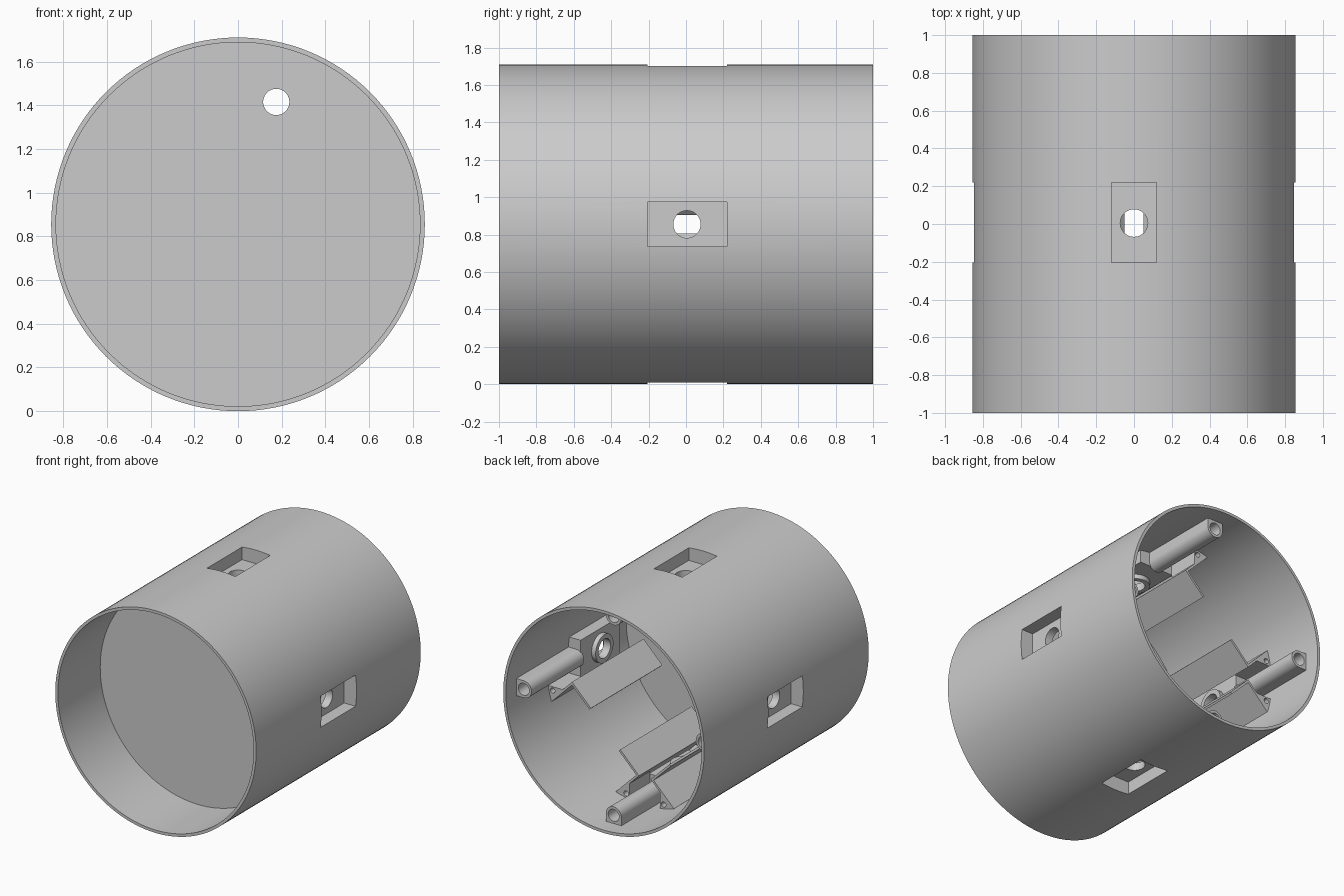
import bpy, bmesh, math
from mathutils import Matrix, Vector

default = bpy.data.objects.get("Cube")
if default:
    bpy.data.objects.remove(default, do_unlink=True)

R = 0.855          # outer radius of the body
WALL = 0.022
INNER = R - WALL

grey = bpy.data.materials.new("plain_grey")
grey.use_nodes = True
GREY = (0.6, 0.6, 0.6, 1)
grey.diffuse_color = GREY
grey.node_tree.nodes["Principled BSDF"].inputs["Base Color"].default_value = GREY


def finish(name, bm):
    bmesh.ops.recalc_face_normals(bm, faces=bm.faces)
    mesh = bpy.data.meshes.new(name)
    bm.to_mesh(mesh)
    bm.free()
    mesh.materials.append(grey)
    obj = bpy.data.objects.new(name, mesh)
    bpy.context.collection.objects.link(obj)
    return obj


def prism(name, points, y0, y1):
    """Extrude an (x, z) outline along y."""
    bm = bmesh.new()
    face = bm.faces.new([bm.verts.new((x, y0, z)) for x, z in points])
    ext = bmesh.ops.extrude_face_region(bm, geom=[face])["geom"]
    bmesh.ops.translate(bm, vec=(0, y1 - y0, 0),
                        verts=[v for v in ext if isinstance(v, bmesh.types.BMVert)])
    return finish(name, bm)


def rect(x0, x1, z0, z1):
    return [(x0, z0), (x1, z0), (x1, z1), (x0, z1)]


def arc(radius, cx=0, cz=0, start=0, sweep=360, n=128):
    count = n if sweep == 360 else n + 1
    angles = [math.radians(start + sweep * i / n) for i in range(count)]
    return [(cx + radius * math.cos(a), cz + radius * math.sin(a)) for a in angles]


def rod(name, radius, x0, x1, y):
    """Cylinder pointing along x."""
    bm = bmesh.new()
    bmesh.ops.create_cone(bm, cap_ends=True, segments=40, radius1=radius,
                          radius2=radius, depth=x1 - x0,
                          matrix=Matrix.Translation(((x0 + x1) / 2, y, 0))
                          @ Matrix.Rotation(math.pi / 2, 4, 'Y'))
    return finish(name, bm)


def cut(obj, cutter):
    mod = obj.modifiers.new("cut", 'BOOLEAN')
    mod.operation = 'DIFFERENCE'
    mod.solver = 'EXACT'
    mod.object = cutter
    bpy.context.view_layer.update()
    with bpy.context.temp_override(object=obj, active_object=obj):
        bpy.ops.object.modifier_apply(modifier=mod.name)
    bpy.data.objects.remove(cutter, do_unlink=True)


def place(obj, angle):
    """Turn a part about the body axis."""
    obj.data.transform(Matrix.Rotation(math.radians(angle), 4, 'Y'))
    return obj


parts = []

# Body tube and the recessed front disc
shell = prism("body_tube", arc(R), -1, 1)
cut(shell, prism("bore", arc(INNER), -1.1, 1.1))
disc = prism("front_disc", arc(INNER + 0.004), -0.485, -0.463)
cut(disc, prism("cable_hole", arc(0.06, 0.175, 0.56, n=40), -0.6, -0.4))
parts += [shell, disc]

# Pocket stations: angle about the axis, and the sides that carry a bracket
stations = {"left": (0, [-1]), "top": (-90, [1]),
            "right": (180, [-1, 1]), "bottom": (90, [-1, 1])}
Y0, Y1, HALF = -0.205, 0.22, 0.12
HOLE_Y = 0.005

for side, (angle, signs) in stations.items():
    # Window through the wall
    cut(shell, place(prism("window", rect(0.7, 0.95, -HALF, HALF), Y0, Y1), angle))

    # Sunken tray with a round opening
    tray = prism(side + "_tray", rect(0.725, 0.835, -HALF - 0.025, HALF + 0.025),
                 Y0 - 0.025, Y1 + 0.025)
    cut(tray, prism("cavity", rect(0.75, 0.9, -HALF, HALF), Y0, Y1))
    cut(tray, rod("opening", 0.073, 0.6, 0.8, HOLE_Y))

    # Collar around the opening
    collar = rod(side + "_collar", 0.108, 0.69, 0.728, HOLE_Y)
    cut(collar, rod("collar_hole", 0.073, 0.6, 0.8, HOLE_Y))

    # Screw post: rounded inward, square against the wall
    outline = arc(0.066, 0.765, 0, 90, 180, 20) + [(0.828, -0.066), (0.828, 0.066)]
    post = prism(side + "_screw_post", outline, 0.24, 0.88)
    cut(post, prism("screw_hole", arc(0.046, 0.765, 0, n=32), 0.3, 1))

    group = [tray, collar, post]

    # Angle brackets with a small triangular rib at the wall
    for s in signs:
        bracket = [(0.46, 0.21), (0.62, 0.05), (0.805, 0.235),
                   (0.793, 0.247), (0.62, 0.074), (0.472, 0.222)]
        group.append(prism(side + "_bracket", [(x, z * s) for x, z in bracket], -0.37, 0.5))
        rib_outline = [(0.70, 0.13), (0.805, 0.235), (0.825, 0.13)]
        rib = prism(side + "_rib", [(x, z * s) for x, z in rib_outline], 0.25, 0.5)
        cut(rib, prism("rib_hole", arc(0.02, 0.785, 0.16 * s, n=16), 0.4, 0.6))
        group.append(rib)

    parts += [place(obj, angle) for obj in group]

# Stand the model on the ground and shade it
bpy.ops.object.select_all(action='DESELECT')
for obj in parts:
    obj.data.transform(Matrix.Translation(Vector((0, 0, R))))
    obj.select_set(True)
bpy.context.view_layer.objects.active = shell
bpy.ops.object.shade_smooth_by_angle(angle=math.radians(30))
